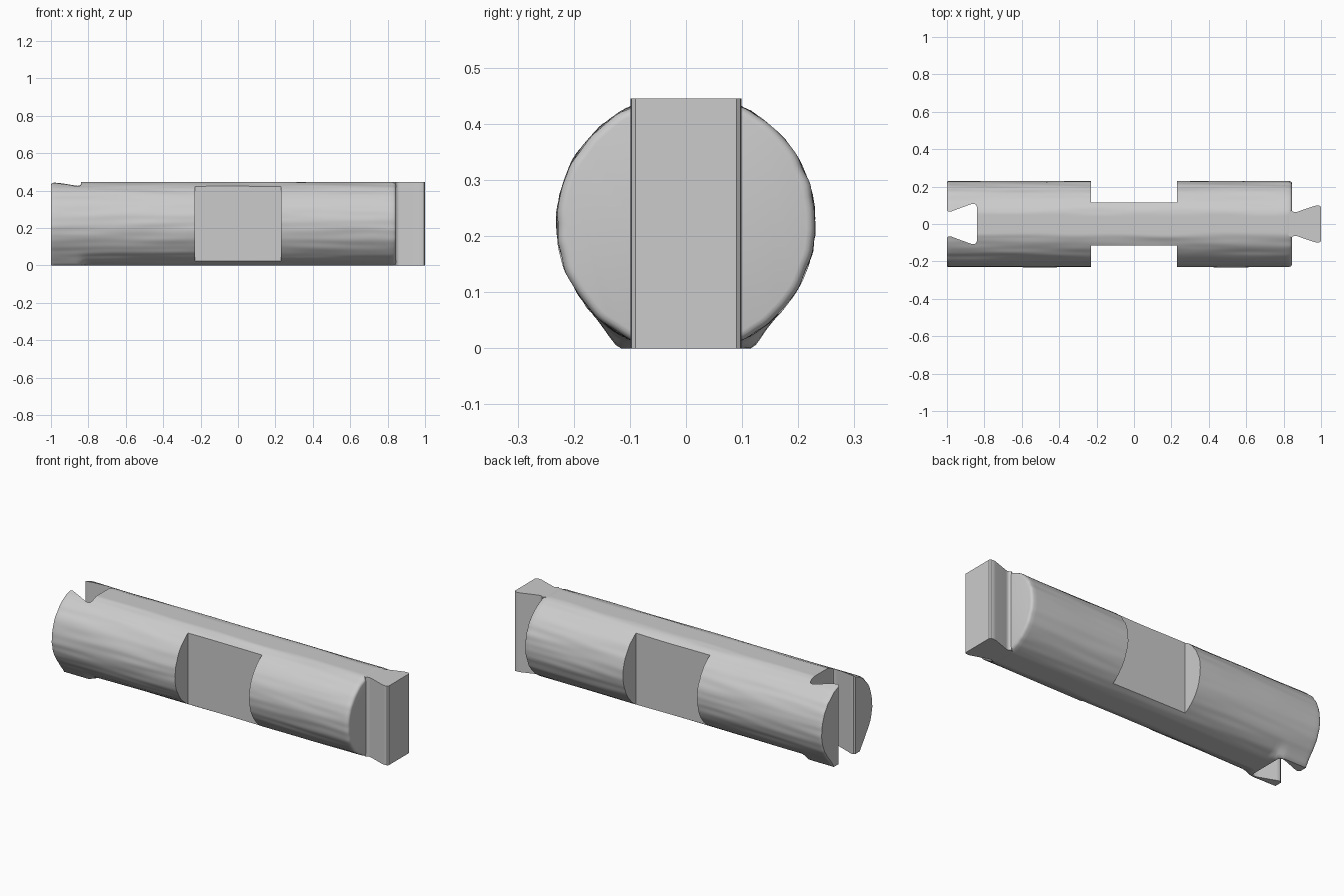
import bpy, bmesh, math
from mathutils import Vector, noise

cube = bpy.data.objects.get("Cube")
if cube:
    bpy.data.objects.remove(cube, do_unlink=True)

R, MID = 0.23, 0.2225
SEGMENTS = 144

wood = bpy.data.materials.new("plain grey")
wood.use_nodes = True
GREY = (0.6, 0.6, 0.6, 1)
wood.diffuse_color = GREY
wood.node_tree.nodes["Principled BSDF"].inputs["Base Color"].default_value = GREY


def make_object(name, bm):
    bmesh.ops.recalc_face_normals(bm, faces=bm.faces)
    mesh = bpy.data.meshes.new(name)
    bm.to_mesh(mesh)
    bm.free()
    mesh.materials.append(wood)
    obj = bpy.data.objects.new(name, mesh)
    bpy.context.collection.objects.link(obj)
    return obj


def prism(name, half, z0, z1):
    """Extrude a plan outline, mirrored across y, from z0 to z1."""
    outline = half + [(x, -y) for x, y in reversed(half)]
    bm = bmesh.new()
    face = bm.faces.new([bm.verts.new((x, y, z0)) for x, y in outline])
    top = bmesh.ops.extrude_face_region(bm, geom=[face])["geom"]
    bmesh.ops.translate(bm, vec=(0, 0, z1 - z0),
                        verts=[v for v in top if isinstance(v, bmesh.types.BMVert)])
    return make_object(name, bm)


def cut(obj, cutter):
    mod = obj.modifiers.new("cut", 'BOOLEAN')
    mod.operation = 'DIFFERENCE'
    mod.solver = 'EXACT'
    mod.object = cutter
    bpy.context.view_layer.objects.active = obj
    bpy.ops.object.modifier_apply(modifier=mod.name)
    bpy.data.objects.remove(cutter, do_unlink=True)


def log_radius(x, a):
    """Wavy round log with flat top and bottom, and feet at the socket end."""
    c, s = math.cos(a), math.sin(a)
    r = R + 0.0035 * noise.noise(Vector((x * 3, c * 7, s * 7)))
    foot = min(1, max(0, (-0.81 - x) / 0.04))
    down = math.atan2(-s, abs(c)) - math.radians(38)
    if down > 0:
        r += foot * (R / max(0.3, math.cos(down)) - R)
    return min(r, MID / max(abs(s), 0.01))


# Log body, with softly rounded ends
steps = 90
stations = [(-1, 0.006), (-0.994, 0.001)]
stations += [(-0.985 + i * (0.83 + 0.985) / steps, 0) for i in range(steps + 1)]
stations += [(0.838, 0.003), (0.843, 0.008), (0.845, 0.015)]
bm = bmesh.new()
rings = []
for x, inset in stations:
    ring = []
    for k in range(SEGMENTS):
        a = math.tau * k / SEGMENTS
        r = log_radius(x, a)
        z = r * math.sin(a)
        if x > 0 or abs(z) < MID - 0.001:
            r -= inset
        ring.append(bm.verts.new((x, r * math.cos(a), MID + r * math.sin(a))))
    rings.append(ring)
for p, q in zip(rings, rings[1:]):
    for k in range(SEGMENTS):
        j = (k + 1) % SEGMENTS
        bm.faces.new((p[k], p[j], q[j], q[k]))
bm.faces.new(rings[0])
bm.faces.new(rings[-1])
log = make_object("log_body", bm)

# Square side notches
for side in (-1, 1):
    bm = bmesh.new()
    bmesh.ops.create_cube(bm, size=1)
    bmesh.ops.scale(bm, vec=(0.46, 0.2, 0.6), verts=bm.verts)
    bmesh.ops.translate(bm, vec=(0, side * 0.215, MID), verts=bm.verts)
    cut(log, make_object("notch_cutter", bm))

# Dovetail socket
cut(log, prism("socket_cutter",
               [(-1.05, 0.075), (-1, 0.075), (-0.993, 0.067), (-0.98, 0.066),
                (-0.875, 0.105), (-0.857, 0.108), (-0.845, 0.104), (-0.84, 0.092)],
               -0.1, 0.6))

# Dovetail tenon
tenon = prism("dovetail_tenon",
              [(0.825, 0.06), (0.843, 0.074), (0.85, 0.066), (0.86, 0.063),
               (0.872, 0.065), (0.965, 0.097), (0.982, 0.099), (0.994, 0.097),
               (1, 0.09)], 0, 2 * MID)

for obj in (log, tenon):
    bpy.ops.object.select_all(action='DESELECT')
    obj.select_set(True)
    bpy.context.view_layer.objects.active = obj
    bpy.ops.object.shade_smooth_by_angle(angle=math.radians(35))
